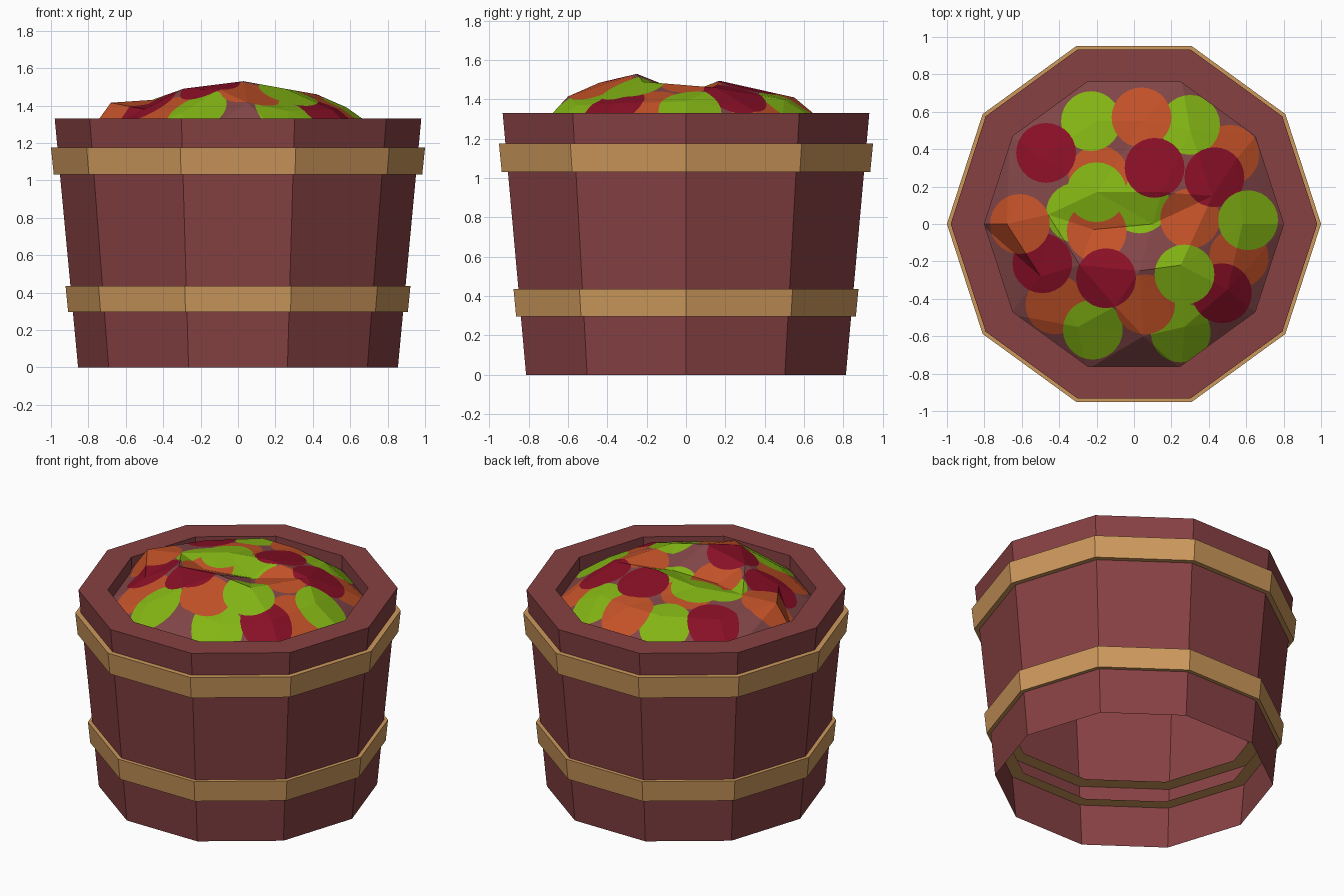
import bpy, math
from mathutils import Vector
from mathutils.geometry import delaunay_2d_cdt
from mathutils.bvhtree import BVHTree

if "Cube" in bpy.data.objects:
    bpy.data.objects.remove(bpy.data.objects["Cube"])

SIDES = 10


def material(name, rgb):
    lin = [((c / 255 + 0.055) / 1.055) ** 2.4 for c in rgb]
    m = bpy.data.materials.new(name)
    m.diffuse_color = (*lin, 1)
    m.use_nodes = True
    m.node_tree.nodes["Principled BSDF"].inputs["Base Color"].default_value = m.diffuse_color
    return m


WOOD = material("red_wood", (135, 65, 67))
BAND = material("tan_band", (205, 152, 92))
FRUIT = [material("fruit_shadow", (130, 70, 72)),
         material("red_fruit", (138, 15, 38)),
         material("orange_fruit", (196, 82, 40)),
         material("green_fruit", (132, 182, 20))]


def add_object(name, verts, faces, mats):
    me = bpy.data.meshes.new(name)
    me.from_pydata(verts, [], faces)
    for m in mats:
        me.materials.append(m)
    ob = bpy.data.objects.new(name, me)
    bpy.context.collection.objects.link(ob)
    return ob


def ring(r, z, n=SIDES, cx=0, cy=0):
    return [(cx + r * math.cos(math.tau * k / n), cy + r * math.sin(math.tau * k / n), z)
            for k in range(n)]


def lathe(name, profile, mat):
    """Turn an open (radius, height) profile into a ten-sided shell."""
    verts = [p for r, z in profile for p in ring(r, z)]
    faces = []
    for i in range(len(profile) - 1):
        for j in range(SIDES):
            k = (j + 1) % SIDES
            a, b = i * SIDES, (i + 1) * SIDES
            faces.append((a + j, a + k, b + k, b + j))
    return add_object(name, verts, faces, [mat])


# Tub: tapered outer wall, flat rim and short inner lip, open underneath
lathe("tub", [(0.855, 0), (0.98, 1.33), (0.80, 1.33), (0.80, 1.12)], WOOD)

# Hoops: flanged bands reaching a little inside the wall
lathe("lower_band", [(0.80, 0.295), (0.908, 0.295), (0.922, 0.435), (0.80, 0.435)], BAND)
lathe("upper_band", [(0.85, 1.03), (0.985, 1.03), (1.0, 1.175), (0.85, 1.175)], BAND)

# Heap of fruit: low-poly bumps as (x, y, height)
bumps = [(0.03, -0.25, 1.53), (-0.29, -0.22, 1.49), (-0.1, -0.44, 1.485), (0.05, -0.6, 1.415),
         (0.25, -0.22, 1.49), (0.42, 0.15, 1.46), (0.58, 0.0, 1.39), (0.15, 0.17, 1.495),
         (-0.2, 0.17, 1.46), (-0.22, -0.03, 1.41), (0.1, 0.0, 1.43), (-0.68, 0.0, 1.415),
         (-0.46, 0.05, 1.43), (-0.5, 0.35, 1.39), (-0.2, 0.55, 1.41), (0.05, 0.55, 1.41),
         (0.3, 0.5, 1.40), (0.55, 0.35, 1.34), (-0.5, -0.28, 1.38), (-0.3, -0.55, 1.36),
         (0.5, -0.35, 1.38), (0.27, -0.55, 1.37)]
EDGE_Z = 1.22
control = [Vector(p) for p in bumps + ring(0.82, EDGE_Z)]
flat, edges, tris = delaunay_2d_cdt([p.xy for p in control], [], [], 0, 1e-5)[:3]
height = {(round(p.x, 4), round(p.y, 4)): p.z for p in control}
coarse = [(v.x, v.y, height[(round(v.x, 4), round(v.y, 4))]) for v in flat]
bvh = BVHTree.FromPolygons(coarse, tris)

# Round fruit, lowest layer first: (colour, x, y), 1 red, 2 orange, 3 green
fruit = [(3, 0.03, 0.11), (2, -0.19, 0.26), (3, -0.31, 0.06), (2, 0.51, 0.37),
         (2, 0.56, -0.18), (2, -0.42, -0.43), (2, -0.2, -0.04), (3, 0.25, -0.58),
         (3, -0.23, 0.55), (3, 0.3, 0.53), (2, 0.04, 0.57), (1, -0.47, 0.38),
         (2, 0.3, 0.03), (1, 0.11, 0.3), (1, 0.43, 0.25), (3, 0.61, 0.02),
         (1, -0.49, -0.21), (2, -0.61, 0.0), (3, -0.22, -0.565), (1, 0.47, -0.37),
         (2, 0.06, -0.43), (3, 0.27, -0.27), (1, -0.15, -0.29), (3, -0.2, 0.17)]
R, SEG = 0.16, 28

# Cut every fruit outline into the heap surface
pts = [Vector(p[:2]) for p in coarse]
cuts = [tuple(e) for e in edges]
for _, x, y in fruit:
    s = len(pts)
    pts += [Vector(p[:2]) for p in ring(R, 0, SEG, x, y)]
    cuts += [(s + k, s + (k + 1) % SEG) for k in range(SEG)]
flat, _, tris = delaunay_2d_cdt(pts, cuts, [], 0, 1e-5)[:3]

verts = []
for v in flat:
    hit = bvh.ray_cast(Vector((v.x, v.y, 3)), Vector((0, 0, -1)))[0]
    verts.append((v.x, v.y, hit.z if hit else EDGE_Z))
heap = add_object("fruit_heap", verts, tris, FRUIT)

# Colour each facet by the topmost fruit covering it
for poly in heap.data.polygons:
    c = poly.center
    for colour, x, y in fruit:
        if math.hypot(c.x - x, c.y - y) < R:
            poly.material_index = colour
